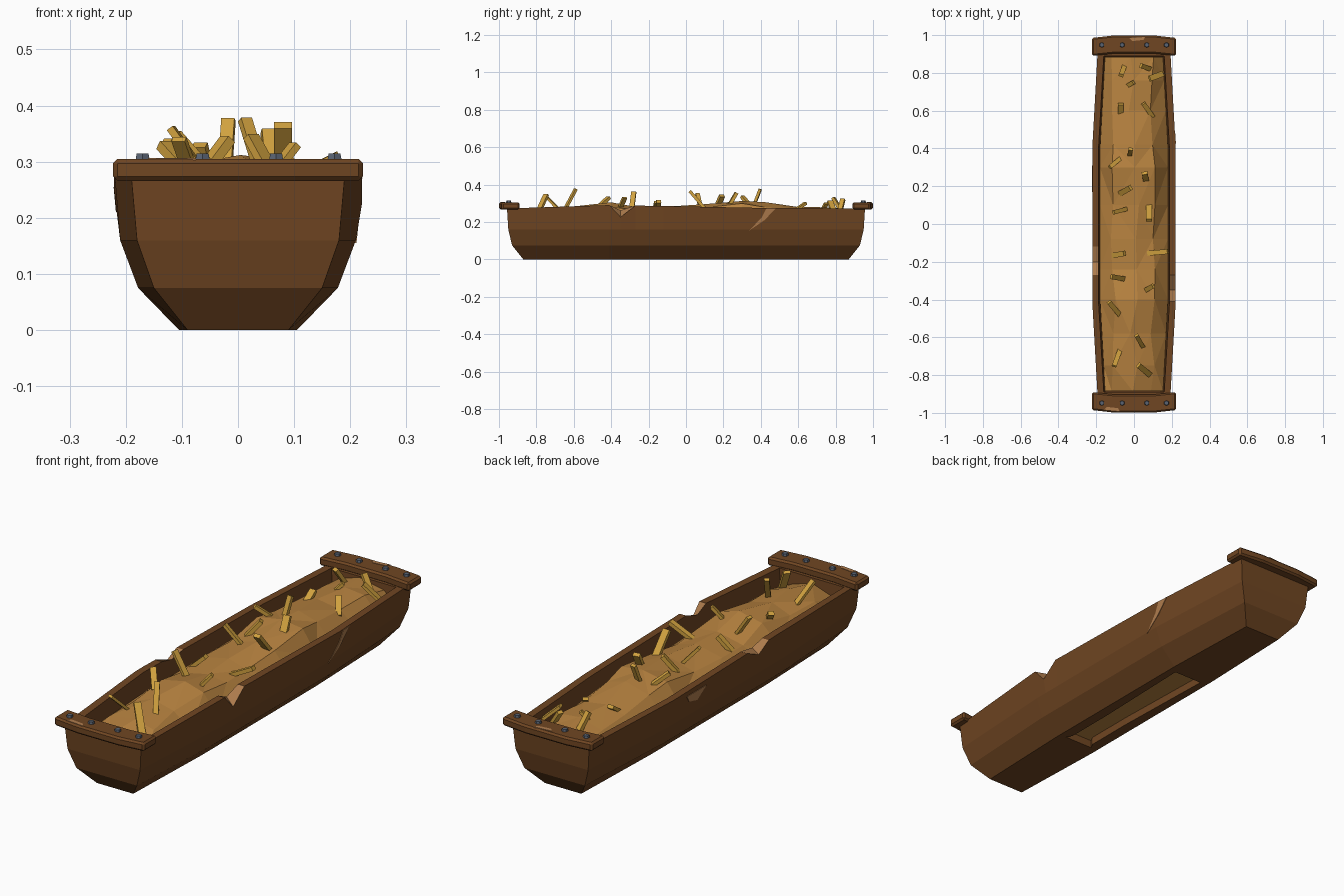
import bpy, bmesh, math, random
from mathutils import Vector

if "Cube" in bpy.data.objects:
    bpy.data.objects.remove(bpy.data.objects["Cube"])

random.seed(4)


def mat(name, rgb):
    m = bpy.data.materials.new(name)
    m.diffuse_color = (*rgb, 1)
    m.use_nodes = True
    m.node_tree.nodes["Principled BSDF"].inputs["Base Color"].default_value = m.diffuse_color
    return m


WOOD = mat("brown_wood", (0.162, 0.061, 0.016))
CHIP = mat("bare_wood", (0.434, 0.205, 0.076))
HAY = mat("hay", (0.479, 0.227, 0.051))
STRAW = mat("straw", (0.64, 0.36, 0.05))
METAL = mat("grey_metal", (0.102, 0.127, 0.171))


def finish(bm, name, *mats):
    bmesh.ops.recalc_face_normals(bm, faces=bm.faces)
    me = bpy.data.meshes.new(name)
    bm.to_mesh(me)
    bm.free()
    ob = bpy.data.objects.new(name, me)
    bpy.context.collection.objects.link(ob)
    for m in mats:
        me.materials.append(m)
    return ob


def prism(name, pts, offset, material):
    """Solid from a polygon swept along an offset."""
    bm = bmesh.new()
    a = [bm.verts.new(p) for p in pts]
    b = [bm.verts.new(Vector(p) + Vector(offset)) for p in pts]
    bm.faces.new(a)
    bm.faces.new(b[::-1])
    n = len(pts)
    for i in range(n):
        bm.faces.new((a[i], a[(i + 1) % n], b[(i + 1) % n], b[i]))
    return finish(bm, name, material)


# Trough: chain of levels (z, middle half width, end half width, end y)
LEVELS = [(0, .105, .09, .87), (.075, .178, .15, .93), (.16, .21, .18, .95), (.28, .221, .19, .957),
          (.28, .188, .16, .89), (.16, .178, .15, .885), (.045, .11, .09, .84)]
COLS = [-1, -.41, -.35, -.27, -.2, -.12, .4, 1]
RIM = [.272, .29, .29, .288, .286, .285, .275, .272]
NOTCH = {(1, 2): (.226, .262), (-1, 4): (.25, .272)}   # outer and inner depth

bm = bmesh.new()
chains = {1: [], -1: []}
for s in (1, -1):
    for k, y in enumerate(COLS):
        chain = []
        for i, (z, xm, xe, ye) in enumerate(LEVELS):
            end = abs(y) == 1
            if i in (3, 4):
                z = NOTCH[(s, k)][i - 3] if (s, k) in NOTCH else RIM[k]
            chain.append(bm.verts.new((s * (xe if end else xm), y * ye if end else y, z)))
        chains[s].append(chain)
R, L = chains[1], chains[-1]
bottom = []
for k in range(len(COLS) - 1):
    for s, C in chains.items():
        for i in range(6):
            f = bm.faces.new((C[k][i], C[k + 1][i], C[k + 1][i + 1], C[k][i + 1]))
            if i == 3 and ((s == 1 and k in (1, 2)) or (s == -1 and k in (3, 4))):
                f.material_index = 1
    f = bm.faces.new((R[k][0], R[k + 1][0], L[k + 1][0], L[k][0]))
    if 1 <= k <= 5:
        bottom.append(f)
    bm.faces.new((R[k][6], R[k + 1][6], L[k + 1][6], L[k][6]))
for k in (0, -1):
    for i in range(6):
        bm.faces.new((R[k][i], R[k][i + 1], L[k][i + 1], L[k][i]))
bmesh.ops.recalc_face_normals(bm, faces=bm.faces)
# slot under the floor
bmesh.ops.inset_region(bm, faces=bottom, thickness=.048)
ex = bmesh.ops.extrude_face_region(bm, geom=bottom)
bmesh.ops.translate(bm, vec=(0, 0, .035), verts=[v for v in ex["geom"] if isinstance(v, bmesh.types.BMVert)])
for f in ex["geom"]:
    if isinstance(f, bmesh.types.BMFace):
        f.material_index = 2
bmesh.ops.delete(bm, geom=[f for f in bottom if f.is_valid], context='FACES')
finish(bm, "trough", WOOD, CHIP, HAY)


# Gashes on the outer walls
def wall_x(y, z):
    x = .21 + (z - .16) / .12 * .011 if z > .16 else .178 + (z - .075) / .085 * .032
    return x - max(0, abs(y) - .4) / .55 * .031


def gash(name, side, yz):
    prism(name, [(side * (wall_x(y, z) - .003), y, z) for y, z in yz], (side * .006, 0, 0), CHIP)


gash("right_gash", 1, [(.48, .272), (.43, .272), (.405, .225), (.34, .155), (.42, .21)])
gash("left_gash", -1, [(.17, .255), (.31, .255), (.29, .225), (.23, .21)])

# End beams with bolts and worn patches
for s, end in ((-1, "front"), (1, "back")):
    plan = [(-.223, .985), (-.1, .999), (.1, .999), (.223, .985), (.223, .89), (.1, .903), (-.1, .903), (-.223, .89)]
    ob = prism(end + "_beam", [(x, s * y, .266) for x, y in plan], (0, 0, .039), WOOD)
    bv = ob.modifiers.new("bevel", 'BEVEL')
    bv.width, bv.segments = .008, 1
    for n, x in enumerate((-.17, -.063, .068, .172)):
        bpy.ops.mesh.primitive_cone_add(vertices=6, radius1=.015, radius2=.012, depth=.014,
                                        location=(x, s * .948, .308))
        bolt = bpy.context.object
        bolt.name = f"{end}_bolt_{n + 1}"
        bolt.data.materials.append(METAL)
    cx = -.115 if s < 0 else .02
    prism(end + "_worn_patch", [(cx - .045, s * .985, .3), (cx + .04, s * .993, .3), (cx + .03, s * .975, .3),
                                (cx - .03, s * .968, .3)], (0, 0, .007), CHIP)

# Hay mound: faceted grid over a skirt
MOUND = [(-.885, .25), (-.75, .27), (-.58, .285), (-.4, .305), (-.24, .275), (-.08, .283),
         (.1, .295), (.3, .312), (.42, .306), (.6, .28), (.76, .278), (.885, .27)]


def mound_z(y):
    for (a, za), (b, zb) in zip(MOUND, MOUND[1:]):
        if a <= y <= b:
            return za + (zb - za) * (y - a) / (b - a)
    return .26


bm = bmesh.new()
rows = []
for y, h in MOUND:
    e = .18 - max(0, abs(y) - .4) * .055
    j = lambda a: random.uniform(-a, a)
    xs = [(-e, .1), (-e, .205), (-.11 + j(.015), h - .03 + j(.01)), (j(.03), h),
          (.1 + j(.015), h - .02 + j(.01)), (e, .195), (e, .1)]
    rows.append([bm.verts.new((x, y, z)) for x, z in xs])
for a, b in zip(rows, rows[1:]):
    for i in range(7):
        n = (i + 1) % 7
        bm.faces.new((a[i], a[n], b[n], b[i]))
bm.faces.new(rows[0])
bm.faces.new(rows[-1])
bmesh.ops.triangulate(bm, faces=[f for f in bm.faces if len(f.verts) == 4])
finish(bm, "hay_mound", HAY)

# Straws: x, y, plan angle, plan length, tip height
STRAWS = [(-.06, .81, 250, .05, .33), (.06, .83, 160, .05, .32), (.11, .78, 200, .06, .31), (-.02, .74, 30, .04, .3),
          (-.07, .61, 90, .05, .295), (.07, .61, 125, .07, .3), (-.02, .38, 80, .035, .375), (-.105, .32, 220, .06, .335),
          (.06, .25, 100, .04, .355), (-.04, .18, 30, .05, .34), (-.075, .07, 195, .07, .35), (.08, .06, 270, .08, .365),
          (.13, -.15, 5, .1, .31), (-.075, -.16, 10, .05, .305), (.08, -.34, 30, .05, .33), (-.085, -.285, 170, .07, .36),
          (-.11, -.44, 130, .07, .33), (-.09, -.71, 250, .09, .34), (.03, -.62, 120, .07, .375), (.05, -.77, 140, .07, .345)]
for n, (x, y, ang, ln, tip) in enumerate(STRAWS):
    d = Vector((math.cos(math.radians(ang)), math.sin(math.radians(ang)), 0))
    c = Vector((x, y, 0))
    top = c + d * ln / 2 + Vector((0, 0, tip))
    base = c - d * ln / 2 + Vector((0, 0, mound_z(y) - .02))
    axis = top - base
    base -= axis * .25
    side = Vector((-d.y, d.x, 0))
    up = axis.cross(side).normalized()
    w, t = random.uniform(.011, .016), random.uniform(.006, .009)
    prism(f"straw_{n + 1}", [base + side * w * a + up * t * b for a, b in ((-1, -1), (1, -1), (1, 1), (-1, 1))],
          top - base, STRAW)
